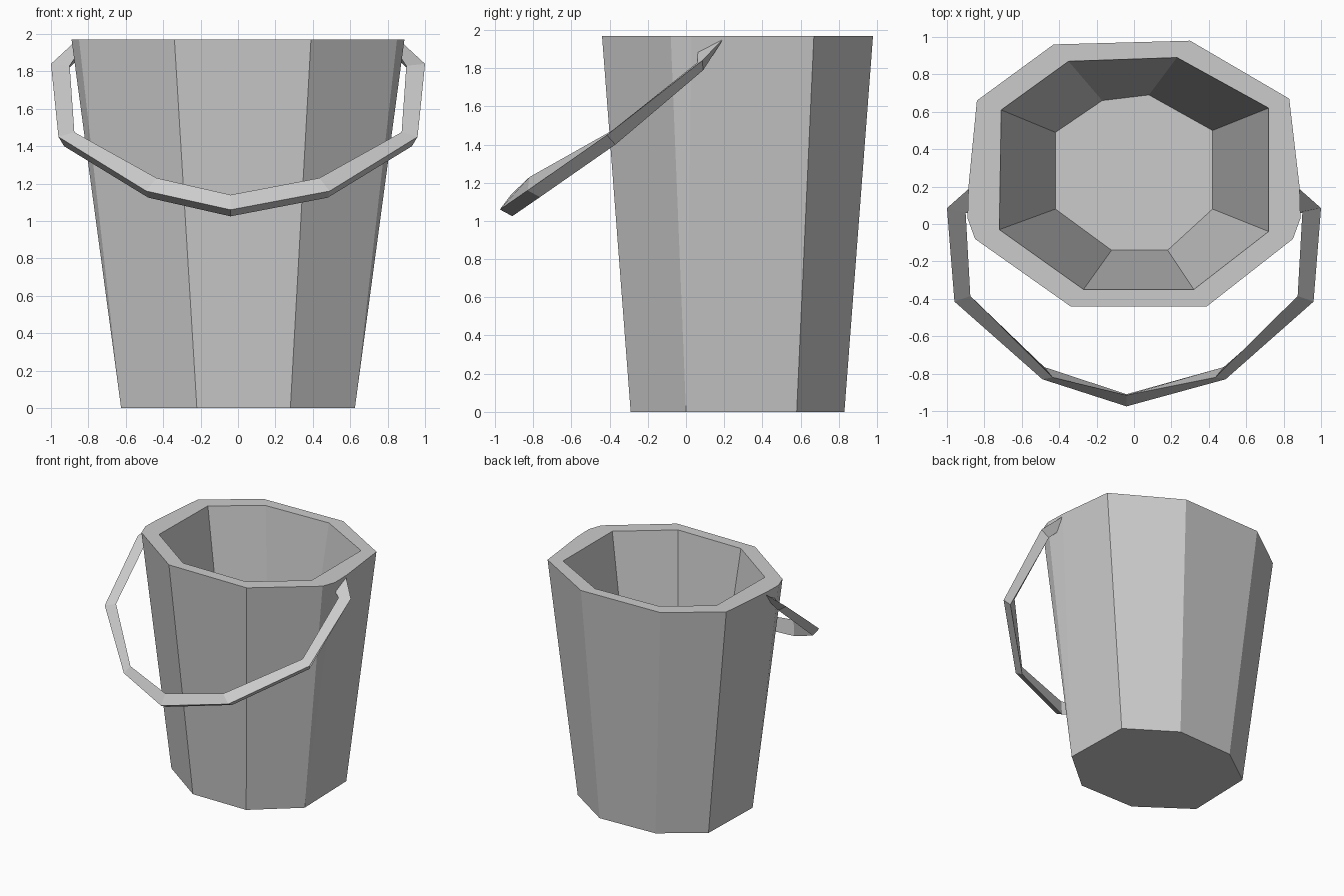
import bpy, bmesh

if "Cube" in bpy.data.objects:
    bpy.data.objects.remove(bpy.data.objects["Cube"])


def skin(name, loops, ring=True, cap_first=True, cap_last=True):
    """Join successive loops of points with faces and cap the ends."""
    bm = bmesh.new()
    rows = [[bm.verts.new(p) for p in loop] for loop in loops]
    n = len(rows[0])
    for a, b in zip(rows, rows[1:]):
        for i in range(n):
            j = (i + 1) % n
            bm.faces.new((a[i], a[j], b[j], b[i]))
    bm.faces.new(rows[0])
    bm.faces.new(rows[-1])
    bmesh.ops.remove_doubles(bm, verts=bm.verts[:], dist=0.0005)
    bmesh.ops.recalc_face_normals(bm, faces=bm.faces[:])
    mesh = bpy.data.meshes.new(name)
    bm.to_mesh(mesh)
    bm.free()
    obj = bpy.data.objects.new(name, mesh)
    bpy.context.collection.objects.link(obj)
    return obj


def lift(points, z):
    return [(x, y, z) for x, y in points]


def widen(octagon):
    """Repeat the two side corners so an octagon matches the 12-point rim."""
    p = octagon
    return [p[0], p[1], p[2], p[2], p[2], p[3],
            p[4], p[5], p[6], p[7], p[7], p[7]]


# Bucket outlines, counter-clockwise from the front left corner
base = [(-.22, -.29), (.28, -.29), (.625, 0), (.61, .58),
        (.23, .83), (-.28, .81), (-.61, .57), (-.625, 0)]
rim = [(-.34, -.44), (.39, -.44), (.85, -.08), (.89, .03), (.885, .2), (.83, .67),
       (.30, .98), (-.43, .96), (-.84, .66), (-.885, .2), (-.89, .03), (-.85, -.08)]
mouth = [(-.27, -.35), (.32, -.35), (.72, -.04), (.72, .62),
         (.23, .89), (-.35, .87), (-.71, .61), (-.72, -.03)]
floor = [(-.12, -.14), (.18, -.14), (.42, .08), (.42, .50),
         (.08, .69), (-.17, .66), (-.42, .49), (-.42, .08)]

# Bucket: outside wall, rim, inside wall and floor
skin("bucket", [lift(widen(base), 0), lift(rim, 1.97),
                lift(widen(mouth), 1.97), lift(widen(floor), .15)])

# Handle: triangular sections (outer, underside, inner) from side to middle
half = [
    [(.87, .20, 1.96), (.86, .12, 1.86), (.86, .06, 1.89)],
    [(1.0, .085, 1.84), (.93, .09, 1.79), (.90, .06, 1.83)],
    [(.96, -.415, 1.45), (.93, -.37, 1.40), (.875, -.385, 1.475)],
    [(.49, -.83, 1.16), (.48, -.765, 1.125), (.435, -.82, 1.23)],
]
middle = [(-.04, -.975, 1.06), (-.04, -.91, 1.025), (-.04, -.915, 1.14)]
other = [[(-x, y, z) for x, y, z in s] for s in reversed(half)]
skin("handle", half + [middle] + other)
